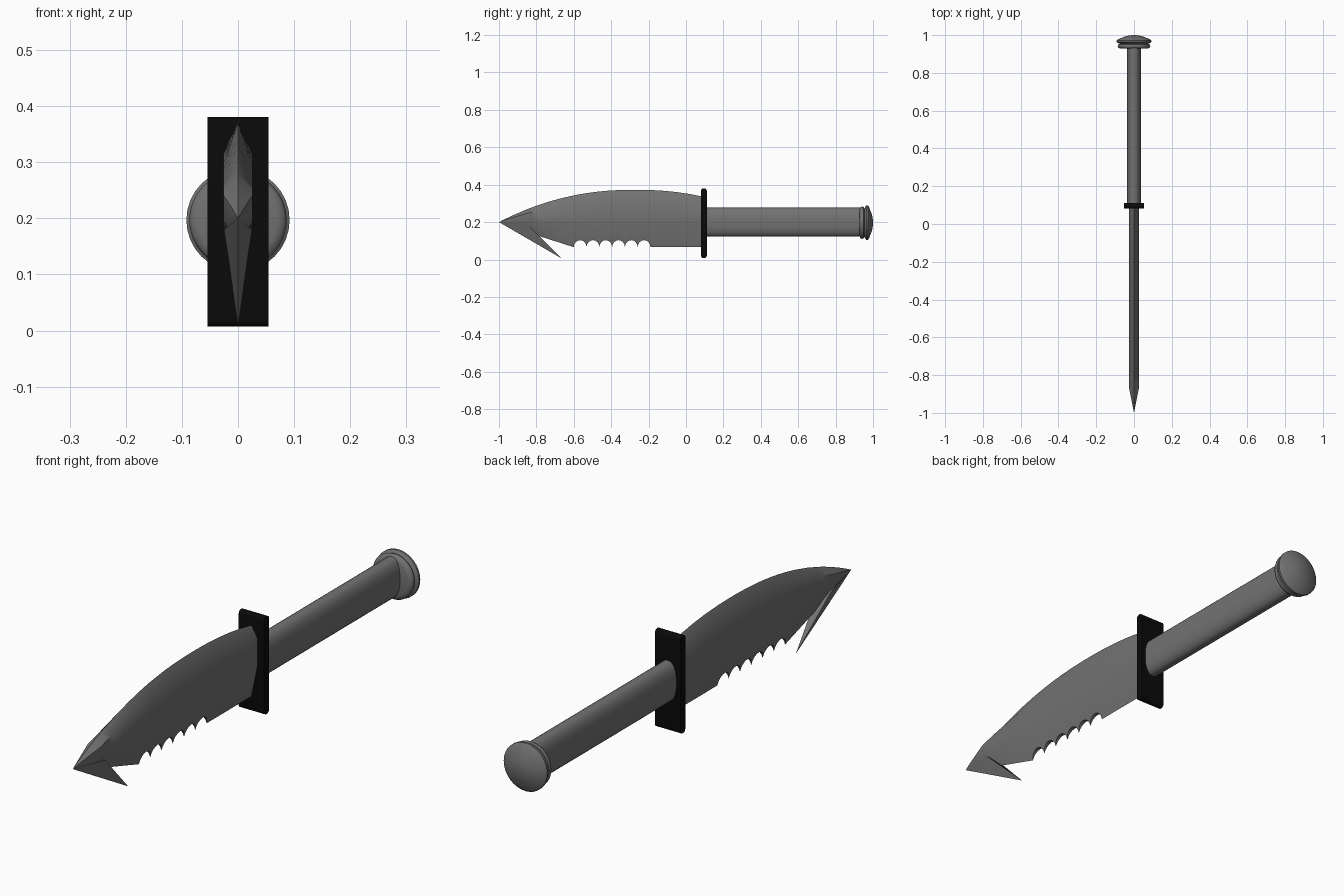
import bpy, bmesh, math

if "Cube" in bpy.data.objects:
    bpy.data.objects.remove(bpy.data.objects["Cube"])

CZ = 0.2  # height of the knife's long axis
STEEL = (0.17, 0.17, 0.17)
BLACK = (0.003, 0.003, 0.003)


def finish(bm, name, angle, colour):
    bmesh.ops.remove_doubles(bm, verts=bm.verts, dist=1e-5)
    bmesh.ops.recalc_face_normals(bm, faces=bm.faces)
    mesh = bpy.data.meshes.new(name)
    bm.to_mesh(mesh)
    bm.free()
    ob = bpy.data.objects.new(name, mesh)
    bpy.context.collection.objects.link(ob)
    mat = bpy.data.materials.new(name + "_material")
    mat.diffuse_color = (*colour, 1)
    mat.use_nodes = True
    mat.node_tree.nodes["Principled BSDF"].inputs["Base Color"].default_value = mat.diffuse_color
    mesh.materials.append(mat)
    bpy.ops.object.select_all(action='DESELECT')
    ob.select_set(True)
    bpy.context.view_layer.objects.active = ob
    bpy.ops.object.shade_smooth_by_angle(angle=math.radians(angle))
    return ob


def loft(rings):
    bm = bmesh.new()
    loops = [[bm.verts.new(p) for p in r] for r in rings]
    n = len(loops[0])
    for a, b in zip(loops, loops[1:]):
        for i in range(n):
            bm.faces.new((a[i], a[(i + 1) % n], b[(i + 1) % n], b[i]))
    bm.faces.new(loops[0])
    bm.faces.new(loops[-1])
    return bm


# Blade: diamond-like section, curved spine, six round serrations
S0, S1, TEETH = -0.60, -0.19, 6
PITCH = (S1 - S0) / TEETH


def spine(y):
    return 0.373 - 0.346 * abs(y + 0.27) ** 2.2


def edge(y):
    if y < -0.8:
        return 0.2 - 0.35 * (y + 1)
    if y < S0:
        return 0.13 - 0.32 * (y + 0.8)
    return 0.066


def section(y):
    top, base = max(spine(y), CZ), edge(y)
    w = 0.026 * min(1, (y + 1) / 0.13)
    up = CZ + (top - CZ) * 0.68
    low = CZ - (CZ - base) * 0.08
    bot = base
    if S0 < y < S1:
        r = PITCH / 2
        d = (y - S0) % PITCH - r
        bot += 1.1 * math.sqrt(max(0, r * r - d * d))
    e = w * (bot - base) / max(low - base, 1e-6)
    return [(0, y, top), (w, y, up), (w, y, low), (e, y, bot),
            (-e, y, bot), (-w, y, low), (-w, y, up)]


stations = [-0.9995, -0.96, -0.92, -0.87, -0.83, -0.8, -0.73, -0.66]
for t in range(TEETH):
    stations += [S0 + PITCH * (t + 0.5 - 0.5 * math.cos(math.pi * k / 8)) for k in range(8)]
stations += [S1, -0.12, -0.05, 0.02, 0.09]
finish(loft([section(y) for y in stations]), "blade", 45, STEEL)

# Barb hooked back from the tip
bm = bmesh.new()
for p in [(0, -1, 0.2), (0, -0.665, 0.006)] + [
        (s * x, y, z) for s in (1, -1)
        for x, y, z in ((0.025, -0.84, 0.18), (0.017, -0.8, 0.13))]:
    bm.verts.new(p)
bmesh.ops.convex_hull(bm, input=bm.verts)
finish(bm, "barb", 45, STEEL)

# Guard plate, rounded along its crosswise edges
bm = bmesh.new()
bmesh.ops.create_cube(bm, size=1)
for v in bm.verts:
    v.co = (v.co.x * 0.108, 0.096 + v.co.y * 0.03, 0.194 + v.co.z * 0.374)
cross = [e for e in bm.edges if abs(e.verts[0].co.x - e.verts[1].co.x) > 0.05]
bmesh.ops.bevel(bm, geom=cross, offset=0.013, segments=4, profile=0.5, affect='EDGES')
finish(bm, "guard", 30, BLACK)


# Grip: flattened oval tube
def oval(y, rx, rz, n=32):
    pts = []
    for i in range(n):
        a = 2 * math.pi * i / n
        c, s = math.cos(a), math.sin(a)
        pts.append((rx * math.copysign(abs(c) ** 0.85, c), y,
                    CZ + rz * math.copysign(abs(s) ** 0.85, s)))
    return pts


finish(loft([oval(0.1, 0.037, 0.077), oval(0.95, 0.037, 0.077)]), "grip", 40, STEEL)

# Pommel: two rims with a groove and a shallow domed cap
profile = [(0.928, 0.07), (0.932, 0.082), (0.94, 0.087), (0.95, 0.084),
           (0.954, 0.074), (0.958, 0.084), (0.964, 0.092), (0.972, 0.092),
           (0.979, 0.083), (0.985, 0.066), (0.993, 0.048), (0.998, 0.025), (1.0, 0.008)]
rings = [[(r * math.cos(2 * math.pi * i / 32), y, 0.197 + r * math.sin(2 * math.pi * i / 32))
          for i in range(32)] for y, r in profile]
finish(loft(rings), "pommel", 50, STEEL)
